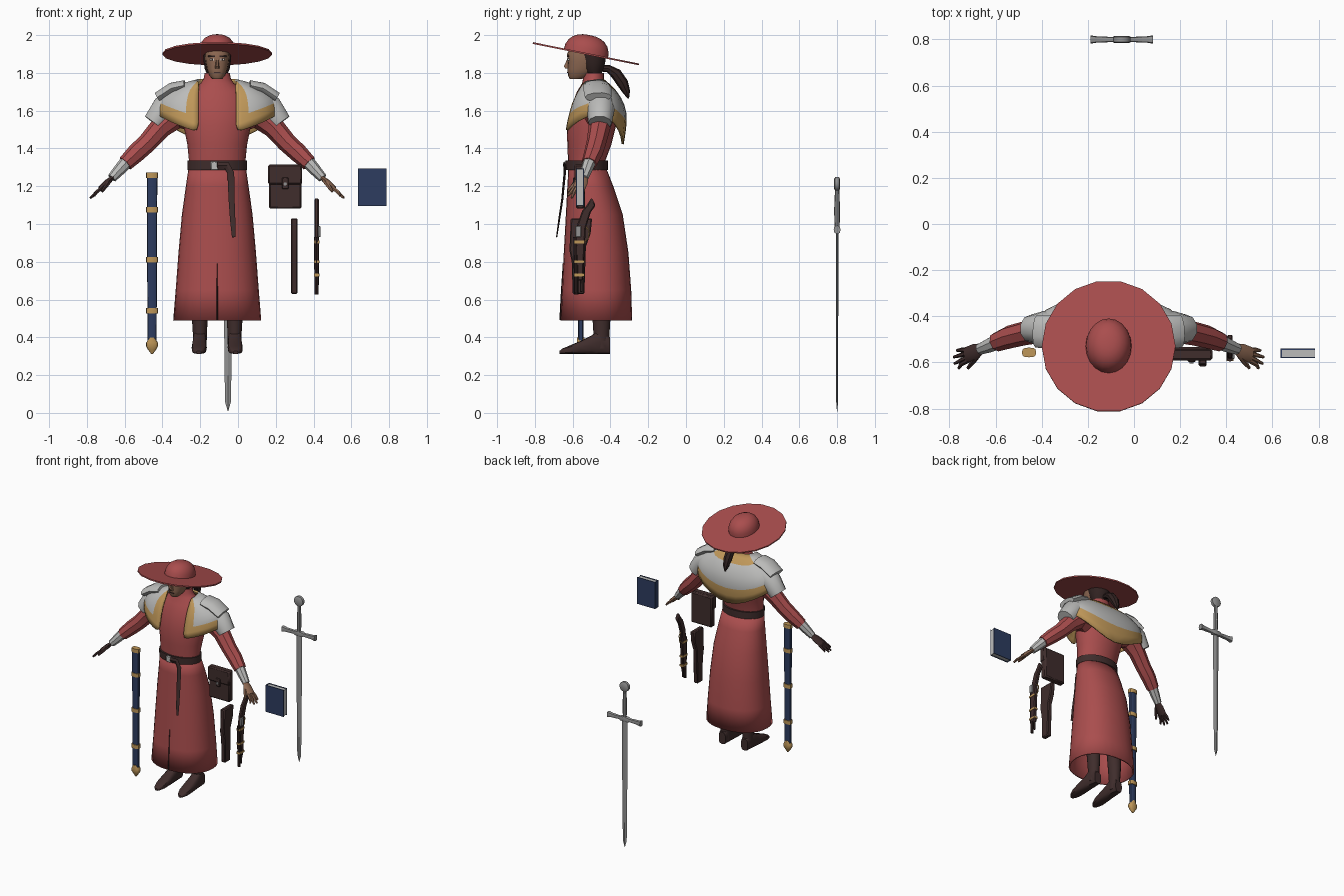
import bpy, bmesh, math
from mathutils import Vector, Matrix

CX = -0.11  # centre line of the figure


def material(name, r, g, b):
    m = bpy.data.materials.new(name)
    m.diffuse_color = (r, g, b, 1)
    return m


RED = material("red cloth", 0.40, 0.075, 0.075)
GREY = material("pale grey cloth", 0.50, 0.50, 0.49)
GOLD = material("gold", 0.52, 0.31, 0.10)
NAVY = material("navy", 0.026, 0.045, 0.115)
BROWN = material("dark brown leather", 0.050, 0.026, 0.025)
SKIN = material("skin", 0.27, 0.14, 0.085)
HAIR = material("dark hair", 0.030, 0.016, 0.015)
STEEL = material("steel", 0.29, 0.29, 0.29)
WHITE = material("eye white", 0.6, 0.58, 0.55)


def make(name, verts, faces, mats, figure=True, mirror=False, angle=40, rule=None):
    me = bpy.data.meshes.new(name)
    me.from_pydata([tuple(v) for v in verts], [], faces)
    bm = bmesh.new()
    bm.from_mesh(me)
    bmesh.ops.recalc_face_normals(bm, faces=bm.faces)
    bm.to_mesh(me)
    bm.free()
    for m in (mats if isinstance(mats, list) else [mats]):
        me.materials.append(m)
    if rule:
        for p in me.polygons:
            p.material_index = rule(p)
    ob = bpy.data.objects.new(name, me)
    bpy.context.collection.objects.link(ob)
    ob.location.x = CX if figure else 0
    if mirror:
        ob.modifiers.new("mirror", 'MIRROR')
    bpy.ops.object.select_all(action='DESELECT')
    ob.select_set(True)
    bpy.context.view_layer.objects.active = ob
    bpy.ops.object.shade_smooth_by_angle(angle=math.radians(angle))
    return ob


def ring(c, u, v, n=16, e=2.0):
    """Superellipse around c with half axes u and v."""
    pts = []
    for i in range(n):
        t = 2 * math.pi * i / n
        s = [math.copysign(abs(k) ** (2 / e), k) for k in (math.cos(t), math.sin(t))]
        pts.append(Vector(c) + Vector(u) * s[0] + Vector(v) * s[1])
    return pts


def loft(name, rings, mats, caps=True, **kw):
    n = len(rings[0])
    verts = [p for r in rings for p in r]
    faces = [(k * n + i, k * n + (i + 1) % n, (k + 1) * n + (i + 1) % n, (k + 1) * n + i)
             for k in range(len(rings) - 1) for i in range(n)]
    if caps:
        faces += [tuple(range(n)), tuple(range(len(verts) - n, len(verts)))]
    return make(name, verts, faces, mats, **kw)


def body(name, rows, mats, n=24, e=2.0, x=0, **kw):
    """Rows of (z, front y, back y, half width)."""
    return loft(name, [ring((x, (f + b) / 2, z), (w, 0, 0), (0, (b - f) / 2, 0), n, e)
                       for z, f, b, w in rows], mats, **kw)


def tube(name, path, mats, n=8, flat=1.0, side=(0, 1, 0), **kw):
    """Rows of (x, y, z, radius); flat scales the thickness across side."""
    P = [Vector(p[:3]) for p in path]
    rings = []
    for i, p in enumerate(path):
        d = (P[min(i + 1, len(P) - 1)] - P[max(i - 1, 0)]).normalized()
        u = (Vector(side) - d * d.dot(Vector(side))).normalized()
        rings.append(ring(P[i], u * p[3], d.cross(u) * p[3] * flat, n))
    return loft(name, rings, mats, **kw)


def box(name, c, s, mat, bevel=0, **kw):
    rings = [ring((c[0], c[1], c[2] + k * s[2] / 2), (s[0] / 2, s[1] / 2, 0),
                  (-s[0] / 2, s[1] / 2, 0), 4) for k in (-1, 1)]
    ob = loft(name, rings, mat, **kw)
    if bevel:
        ob.modifiers.new("bevel", 'BEVEL').width = bevel
    return ob


def prism(name, yz, x0, x1, mat, bevel=0.006, **kw):
    ob = loft(name, [[Vector((x, y, z)) for y, z in yz] for x in (x0, x1)], mat,
              figure=False, **kw)
    ob.modifiers.new("bevel", 'BEVEL').width = bevel
    return ob


# robe: skirt with slit, torso and collar
skirt = body("skirt", [(1.31, -.622, -.428, .15), (1.2, -.628, -.385, .166), (1.05, -.636, -.335, .187),
                       (.85, -.647, -.305, .205), (.65, -.657, -.29, .22), (.49, -.665, -.285, .233)],
             RED, 28, 2.2, caps=False)
skirt.modifiers.new("wall", 'SOLIDIFY').thickness = 0.01
tube("skirt_slit", [(0, -.6505, .79, .002), (0, -.6595, .64, .003), (0, -.6665, .492, .004)], HAIR, 4, side=(1, 0, 0))
body("torso", [(1.28, -.62, -.43, .148), (1.34, -.625, -.425, .15), (1.42, -.628, -.395, .158),
               (1.52, -.632, -.37, .178), (1.62, -.608, -.36, .18), (1.70, -.578, -.39, .15),
               (1.745, -.55, -.43, .088), (1.77, -.545, -.435, .072), (1.80, -.54, -.435, .066)], RED)

# belt, buckle and hanging strap
body("belt", [(1.285, -.636, -.412, .157), (1.335, -.638, -.412, .157)], BROWN)
box("buckle", (-.015, -.638, 1.308), (.04, .016, .045), GREY, .004)
tube("belt_tail", [(.0, -.645, 1.31, .02), (.05, -.642, 1.31, .02), (.072, -.642, 1.27, .018),
                   (.076, -.655, 1.13, .016), (.082, -.672, 1.02, .014), (.087, -.685, .93, .009)],
     BROWN, 4, .35, side=(1, 0, .4))

# mantle: columns run from front opening to centre back, rows from neck to hem
cols = [[(.098, -.54, 1.755), (.098, -.575, 1.70), (.10, -.605, 1.64), (.10, -.625, 1.56), (.10, -.64, 1.485)],
        [(.105, -.53, 1.757), (.155, -.57, 1.71), (.158, -.60, 1.65), (.16, -.617, 1.59), (.155, -.63, 1.505)],
        [(.11, -.515, 1.76), (.18, -.55, 1.73), (.24, -.57, 1.67), (.265, -.58, 1.625), (.255, -.59, 1.54)],
        [(.11, -.48, 1.765), (.19, -.475, 1.755), (.30, -.465, 1.705), (.35, -.46, 1.665), (.36, -.46, 1.605)],
        [(.10, -.445, 1.77), (.17, -.40, 1.735), (.26, -.37, 1.665), (.285, -.36, 1.61), (.275, -.36, 1.53)],
        [(.07, -.435, 1.765), (.12, -.37, 1.71), (.145, -.33, 1.63), (.155, -.315, 1.56), (.145, -.33, 1.455)],
        [(0, -.43, 1.765), (0, -.365, 1.71), (0, -.315, 1.63), (0, -.305, 1.54), (0, -.33, 1.405)]]
faces = [(c * 5 + r, c * 5 + r + 1, c * 5 + r + 6, c * 5 + r + 5) for c in range(6) for r in range(4)]
mantle = make("mantle", [p for c in cols for p in c], faces, [GREY, GOLD], mirror=True,
              rule=lambda p: int(p.index < 4 or p.index % 4 == 3 or p.index in (16, 20)))
mantle.modifiers.new("round", 'SUBSURF').levels = 1
mantle.modifiers["round"].render_levels = 1
mantle.modifiers.new("cloth", 'SOLIDIFY').thickness = 0.012
tube("shoulder_pad", [(.17, -.475, 1.735, .07), (.24, -.47, 1.72, .075), (.315, -.465, 1.672, .07)], GREY, 10, .4, mirror=True)

# arms
tube("upper_sleeve", [(.20, -.45, 1.65, .07), (.28, -.452, 1.61, .075), (.335, -.455, 1.535, .062)], GREY, 10, mirror=True)
tube("sleeve", [(.16, -.46, 1.58, .085), (.23, -.45, 1.575, .075), (.30, -.458, 1.51, .058), (.37, -.475, 1.43, .052),
                (.43, -.49, 1.375, .05), (.487, -.512, 1.32, .042)], RED, 8, mirror=True, angle=30)
tube("bracer", [(.475, -.508, 1.335, .036), (.515, -.525, 1.29, .032), (.558, -.542, 1.243, .025)], GREY, 8, mirror=True)
fingers = [(-.545, -.548, .658, 1.147), (-.56, -.577, .672, 1.137), (-.578, -.605, .668, 1.138), (-.592, -.626, .65, 1.15)]
for s, label, mat in ((1, "bare_hand", SKIN), (-1, "gloved_hand", BROWN)):
    tube(label, [(s * .55, -.54, 1.25, .023), (s * .58, -.555, 1.222, .036), (s * .618, -.568, 1.187, .034)], mat, 8, .45)
    for y0, y1, x1, z1 in fingers:
        tube(label + "_finger", [(s * .61, y0, 1.193, .011), (s * .64, (y0 + y1) / 2, 1.168, .010),
                                 (s * x1, y1, z1, .006)], mat, 6)
    tube(label + "_thumb", [(s * .568, -.57, 1.23, .013), (s * .59, -.60, 1.20, .012), (s * .61, -.625, 1.172, .007)], mat, 6)

# head
body("head", [(1.768, -.615, -.55, .026), (1.785, -.624, -.51, .042), (1.82, -.628, -.47, .055),
              (1.86, -.626, -.455, .063), (1.90, -.63, -.44, .066), (1.94, -.61, -.45, .06)], SKIN, 16, 2.4)
loft("nose", [ring((0, -.618, 1.873), (.007, 0, 0), (0, .012, 0), 6), ring((0, -.628, 1.835), (.011, 0, 0), (0, .022, 0), 6),
              ring((0, -.622, 1.822), (.014, 0, 0), (0, .018, 0), 6)], SKIN)
box("eye", (.028, -.622, 1.871), (.022, .012, .009), WHITE, mirror=True)
box("iris", (.027, -.626, 1.871), (.008, .008, .009), HAIR, mirror=True)
box("eyebrow", (.03, -.625, 1.888), (.036, .012, .009), HAIR, mirror=True)
box("mouth", (0, -.627, 1.802), (.036, .006, .005), BROWN)
body("hair", [(1.785, -.52, -.455, .05), (1.82, -.55, -.435, .066), (1.86, -.565, -.427, .072),
              (1.91, -.59, -.425, .074), (1.94, -.60, -.43, .07)], HAIR, 16)
tube("ponytail", [(0, -.445, 1.825, .018), (0, -.41, 1.822, .02), (0, -.37, 1.795, .03), (0, -.335, 1.745, .03),
                  (0, -.315, 1.70, .02), (0, -.305, 1.665, .004)], HAIR, 8, side=(1, 0, 0))

# hat, tilted down at the back
hat = [loft("hat_brim", [ring((0, 0, z), (.29, 0, 0), (0, .291, 0), 18) for z in (-.005, .004)], RED),
       loft("hat_crown", [ring((0, 0, .10 * math.sin(a) ** .9), (.1 * math.cos(a) ** .8, 0, 0), (0, .12 * math.cos(a) ** .8, 0), 20)
                          for a in [math.radians(d) for d in (0, 15, 32, 50, 66, 78, 87)]], RED)]
for ob in hat:
    ob.location = (CX, -.53, 1.902)
    ob.rotation_euler.x = math.radians(-11.4)

# boots
body("boot_leg", [(.34, -.49, -.405, .036), (.42, -.49, -.405, .037), (.5, -.495, -.4, .042), (.8, -.52, -.40, .06)],
     BROWN, 12, x=.092, mirror=True)
loft("boot_foot", [ring((.092 + .02 * (-.4 - y), y, (.312 + t) / 2), (w, 0, 0), (0, 0, (t - .312) / 2), 12, 3)
                   for y, w, t in [(-.402, .028, .40), (-.45, .036, .45), (-.50, .037, .41), (-.56, .04, .38),
                                   (-.62, .038, .355), (-.655, .026, .34), (-.67, .012, .328)]], BROWN, mirror=True)

# sword standing behind
SX, SY = -.053, .80
loft("sword_blade", [ring((SX, SY, z), (w, 0, 0), (0, t, 0), 4) for z, w, t in
                     [(.97, .024, .007), (.5, .021, .006), (.06, .016, .005), (.008, .001, .001)]], STEEL, figure=False, angle=20)
loft("sword_guard", [ring((SX + x, SY, .97), (0, t, 0), (0, 0, h), 8, 3) for x, t, h in
                     [(-.136, .018, .022), (-.11, .014, .016), (-.04, .011, .013), (-.03, .016, .02), (.03, .016, .02),
                      (.04, .011, .013), (.11, .014, .016), (.136, .018, .022)]], STEEL, figure=False)
tube("sword_grip", [(SX, SY, .98, .013), (SX, SY, 1.07, .016), (SX, SY, 1.19, .011)], STEEL, 8, figure=False)
loft("sword_pommel", [ring((SX, SY + y, 1.212), (r, 0, 0), (0, 0, r), 16) for y, r in
                      [(-.016, .026), (-.01, .037), (.01, .037), (.016, .026)]], STEEL, figure=False)


# scabbard with gold fittings
def scabbard(name, rows, mat):
    loft(name, [ring((-.455, -.557, z), (w, 0, 0), (0, t, 0), 12, 3) for z, w, t in rows], mat, figure=False)


scabbard("scabbard", [(.37, .024, .014), (1.265, .028, .017)], NAVY)
for z in (1.258, 1.075, .81, .54):
    scabbard("scabbard_ring", [(z - .014, .031, .021), (z + .014, .031, .021)], GOLD)
scabbard("scabbard_tip", [(.312, .004, .005), (.335, .022, .014), (.352, .031, .021), (.372, .031, .021), (.40, .012, .02)], GOLD)

# satchel
box("satchel", (.25, -.558, 1.195), (.172, .048, .228), BROWN, .008, figure=False)
box("satchel_flap", (.25, -.566, 1.262), (.18, .05, .105), BROWN, .008, figure=False)
box("satchel_tab", (.25, -.593, 1.215), (.034, .01, .06), BROWN, .003, figure=False)
loft("satchel_button", [ring((.25, y, 1.212), (.009, 0, 0), (0, 0, .009), 8) for y in (-.59, -.604)], STEEL, figure=False)

# book
for y in (-.579, -.543):
    box("book_cover", (.71, y, 1.195), (.15, .005, .2), NAVY, figure=False)
box("book_spine", (.638, -.561, 1.195), (.006, .04, .2), NAVY, figure=False)
box("book_pages", (.711, -.561, 1.195), (.142, .034, .192), GREY, figure=False)

# holster and pistol
prism("holster", [(-.61, 1.03), (-.497, 1.03), (-.505, .95), (-.53, .88), (-.538, .63), (-.60, .63), (-.605, .80), (-.617, .86)],
      .28, .315, BROWN)
prism("pistol_stock", [(-.50, 1.14), (-.478, 1.10), (-.505, 1.06), (-.53, .98), (-.535, .90), (-.545, .70), (-.575, .70),
                       (-.585, .90), (-.578, .99), (-.55, 1.07), (-.525, 1.10)], .404, .428, BROWN)
tube("pistol_barrel", [(.416, -.583, .93, .014), (.416, -.581, .626, .011)], HAIR, 8, figure=False)
tube("pistol_ramrod", [(.416, -.553, .75, .006), (.416, -.555, .64, .006)], BROWN, 6, figure=False)
for z in (.905, .80, .73):
    box("pistol_band", (.416, -.566, z), (.029, .056, .014), GOLD, figure=False)
box("pistol_lock", (.43, -.57, .96), (.012, .03, .06), STEEL, .003, figure=False)
tube("pistol_trigger_guard", [(.416, -.535, .99, .004), (.416, -.513, .965, .004), (.416, -.517, .925, .004),
                              (.416, -.538, .905, .004)], GOLD, 6, side=(1, 0, 0), figure=False)
